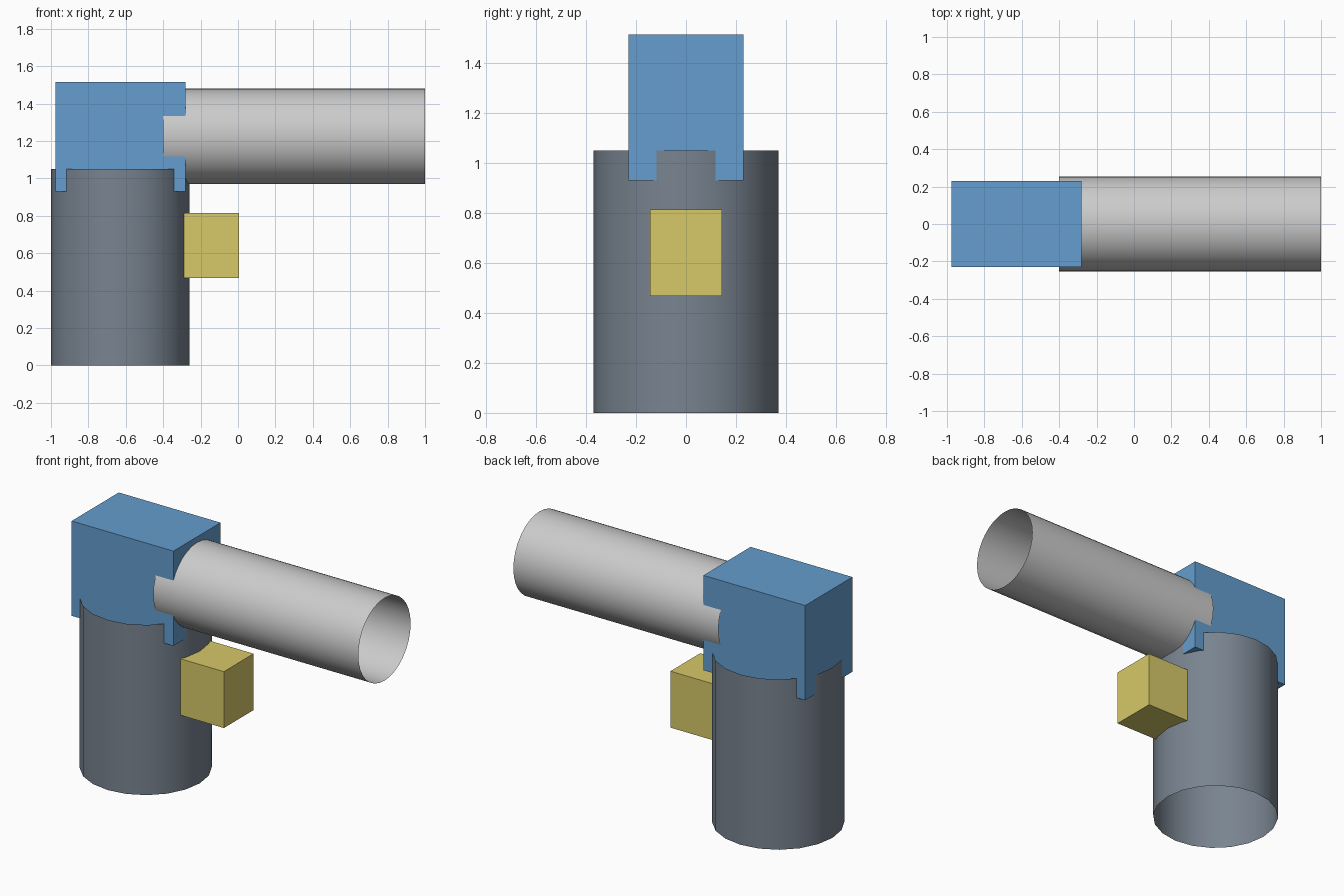
import bpy, math

if "Cube" in bpy.data.objects:
    bpy.data.objects.remove(bpy.data.objects["Cube"])


def paint(obj, name, rgb):
    mat = bpy.data.materials.new(name)
    mat.diffuse_color = (*rgb, 1.0)
    mat.use_nodes = True
    mat.node_tree.nodes["Principled BSDF"].inputs["Base Color"].default_value = mat.diffuse_color
    obj.data.materials.append(mat)


def box(name, lo, hi):
    centre = [(a + b) / 2 for a, b in zip(lo, hi)]
    bpy.ops.mesh.primitive_cube_add(size=1, location=centre)
    obj = bpy.context.object
    obj.name = name
    obj.scale = [b - a for a, b in zip(lo, hi)]
    bpy.ops.object.transform_apply(location=False, rotation=False, scale=True)
    return obj


def tube(name, sides, radius, length, centre, rotation=(0, 0, 0)):
    bpy.ops.mesh.primitive_cylinder_add(vertices=sides, radius=radius, depth=length,
                                        end_fill_type='NOTHING',
                                        location=centre, rotation=rotation)
    obj = bpy.context.object
    obj.name = name
    bpy.ops.object.shade_smooth_by_angle(angle=math.radians(30))
    return obj


# Upright open tube forming the grip
grip = tube("grip", 20, 0.37, 1.05, (-0.63, 0, 0.525))
paint(grip, "slate", (0.19, 0.23, 0.28))

# Horizontal open tube forming the barrel
tube("barrel", 32, 0.255, 1.4, (0.3, 0, 1.225), (0, math.pi / 2, 0))

# Block joining the two tubes
body = box("body_block", (-0.975, -0.23, 0.93), (-0.28, 0.23, 1.515))
paint(body, "blue", (0.13, 0.34, 0.62))

# Small block in front of the grip
trigger = box("trigger", (-0.29, -0.145, 0.467), (0.005, 0.145, 0.815))
paint(trigger, "yellow", (0.68, 0.58, 0.14))
